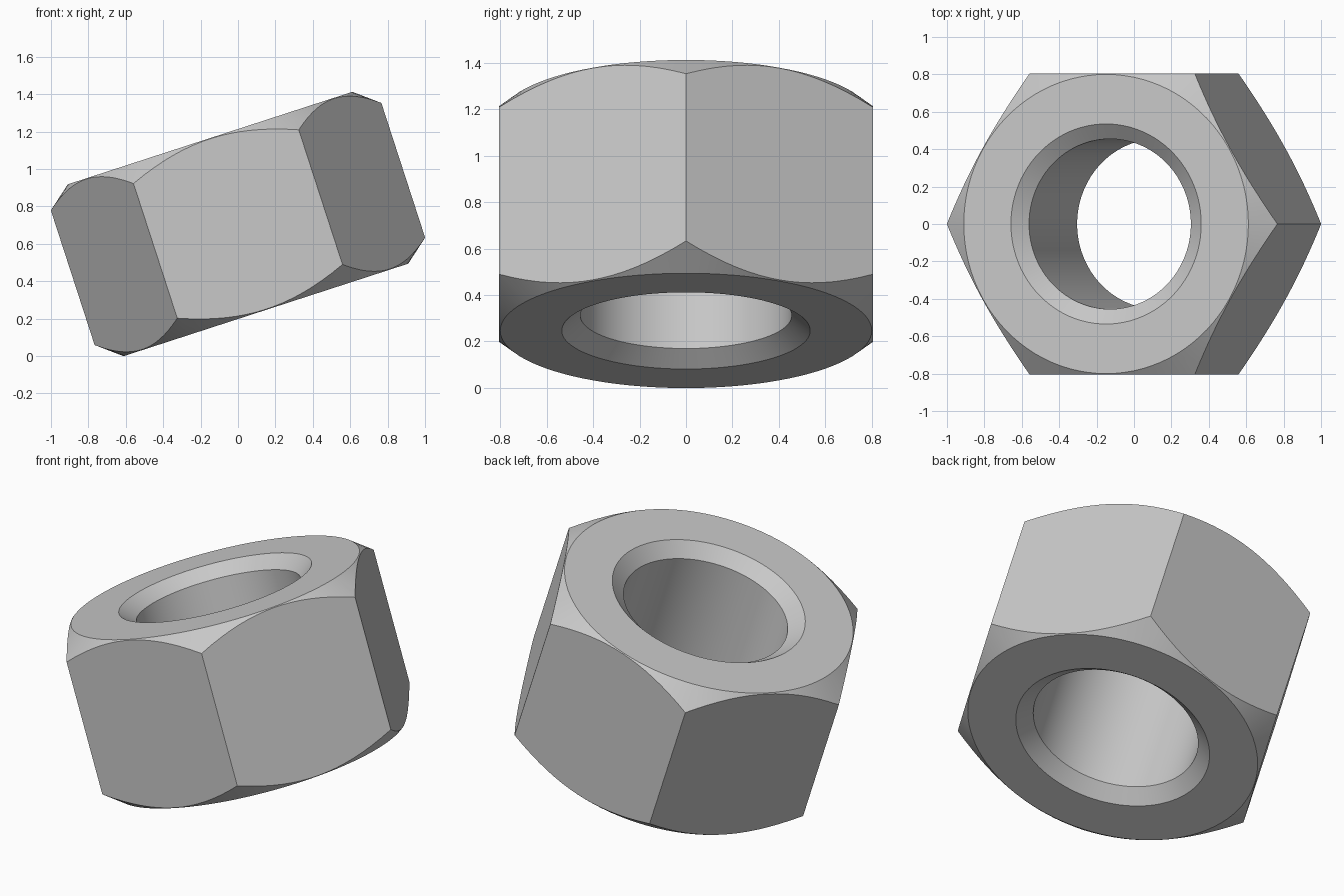
import bpy, bmesh
from math import radians, sin, cos, tau
from mathutils import Matrix

cube = bpy.data.objects.get("Cube")
if cube:
    bpy.data.objects.remove(cube, do_unlink=True)

HALF = 0.483       # half thickness
CORNER = 0.929     # hexagon corner radius
FACE_R = 0.80      # radius of the flat end rings
SLOPE = 0.81       # drop of the corner chamfer per unit radius
BORE, SINK = 0.455, 0.535
SINK_Z = 0.416     # where the countersink meets the bore
SEGMENTS = 96

steel = bpy.data.materials.new("plain_grey_steel")
steel.use_nodes = True
grey = (0.58, 0.58, 0.58, 1)
steel.diffuse_color = grey
steel.node_tree.nodes["Principled BSDF"].inputs["Base Color"].default_value = grey


def to_object(bm, name):
    bmesh.ops.recalc_face_normals(bm, faces=bm.faces)
    mesh = bpy.data.meshes.new(name)
    bm.to_mesh(mesh)
    bm.free()
    mesh.materials.append(steel)
    obj = bpy.data.objects.new(name, mesh)
    bpy.context.collection.objects.link(obj)
    return obj


def lathe(name, profile, segments):
    """Turn a closed (radius, height) profile around z."""
    bm = bmesh.new()
    rings = []
    for r, z in profile:
        rings.append([bm.verts.new((r * cos(tau * i / segments),
                                    r * sin(tau * i / segments), z))
                      for i in range(segments)])
    for k, ring in enumerate(rings):
        above = rings[(k + 1) % len(rings)]
        for i in range(segments):
            j = (i + 1) % segments
            bm.faces.new((ring[i], ring[j], above[j], above[i]))
    return to_object(bm, name)


# Turned blank: bore, countersinks, end rings and conical corner chamfers
rim = 1.06
upper = [(BORE, SINK_Z), (SINK, HALF), (FACE_R, HALF),
         (rim, HALF - SLOPE * (rim - FACE_R))]
nut = lathe("hex_nut", upper + [(r, -z) for r, z in reversed(upper)], SEGMENTS)

# Hexagonal prism that trims the blank to six flats
bm = bmesh.new()
bmesh.ops.create_cone(bm, cap_ends=True, segments=6, radius1=CORNER,
                      radius2=CORNER, depth=3 * HALF,
                      matrix=Matrix.Rotation(radians(30), 4, 'Z'))
prism = to_object(bm, "hex_cutter")
prism.hide_render = True

trim = nut.modifiers.new("hex_trim", 'BOOLEAN')
trim.operation = 'INTERSECT'
trim.solver = 'EXACT'
trim.object = prism

bpy.ops.object.select_all(action='DESELECT')
nut.select_set(True)
bpy.context.view_layer.objects.active = nut
bpy.ops.object.modifier_apply(modifier=trim.name)
bpy.data.objects.remove(prism, do_unlink=True)
bpy.ops.object.shade_smooth_by_angle(angle=radians(25))

# Tilted so that it rests on one lower rim
nut.rotation_euler = (0, radians(-18), 0)
nut.location = (0, 0, 0.706)
